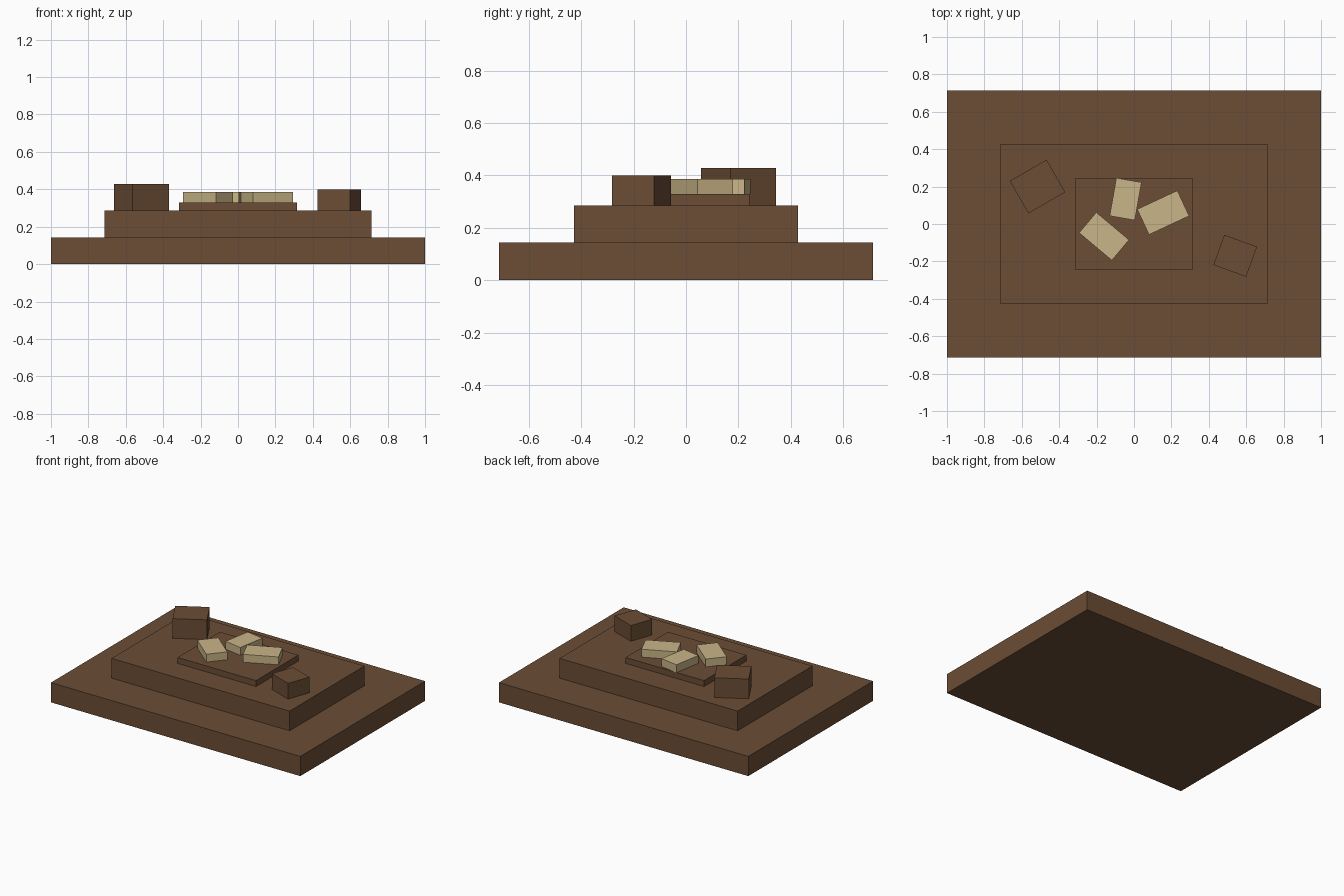
import bpy
from math import radians

cube = bpy.data.objects.get("Cube")
if cube:
    bpy.data.objects.remove(cube, do_unlink=True)


def make_material(name, srgb):
    colour = [(c / 255 / 12.92 if c < 11 else ((c / 255 + 0.055) / 1.055) ** 2.4) for c in srgb] + [1]
    mat = bpy.data.materials.new(name)
    mat.use_nodes = True
    mat.diffuse_color = colour
    mat.node_tree.nodes["Principled BSDF"].inputs["Base Color"].default_value = colour
    return mat


brown = make_material("brown wood", (107, 77, 53))
tan = make_material("pale tan", (201, 181, 135))


def block(name, centre, size, bottom, top, mat, turn=0):
    """Box standing between two heights, turned about z by degrees."""
    bpy.ops.mesh.primitive_cube_add(size=1, location=(*centre, (bottom + top) / 2))
    obj = bpy.context.object
    obj.name = name
    obj.scale = (*size, top - bottom)
    obj.rotation_euler.z = radians(turn)
    bpy.ops.object.transform_apply(location=False, rotation=False, scale=True)
    obj.data.materials.append(mat)
    return obj


# Stacked tiers, each resting on the one below
base_top, step_top, slab_top = 0.143, 0.286, 0.329
block("base_tier", (0, 0), (2, 1.429), 0, base_top, brown)
block("middle_tier", (0, 0), (1.429, 0.857), base_top, step_top, brown)
block("centre_slab", (0, 0), (0.629, 0.486), step_top, slab_top, brown)

# Loose crates on the middle tier
block("large_crate", (-0.516, 0.2), (0.227, 0.2), step_top, 0.429, brown, 30)
block("small_crate", (0.541, -0.17), (0.186, 0.171), step_top, 0.4, brown, -20)

# Pale bricks scattered on the slab
bricks = [
    ("left_brick", (-0.16, -0.066), (0.229, 0.143), -40),
    ("back_brick", (-0.045, 0.133), (0.137, 0.206), -10),
    ("right_brick", (0.156, 0.061), (0.237, 0.15), 25),
]
for name, centre, size, turn in bricks:
    block(name, centre, size, slab_top, 0.386, tan, turn)
